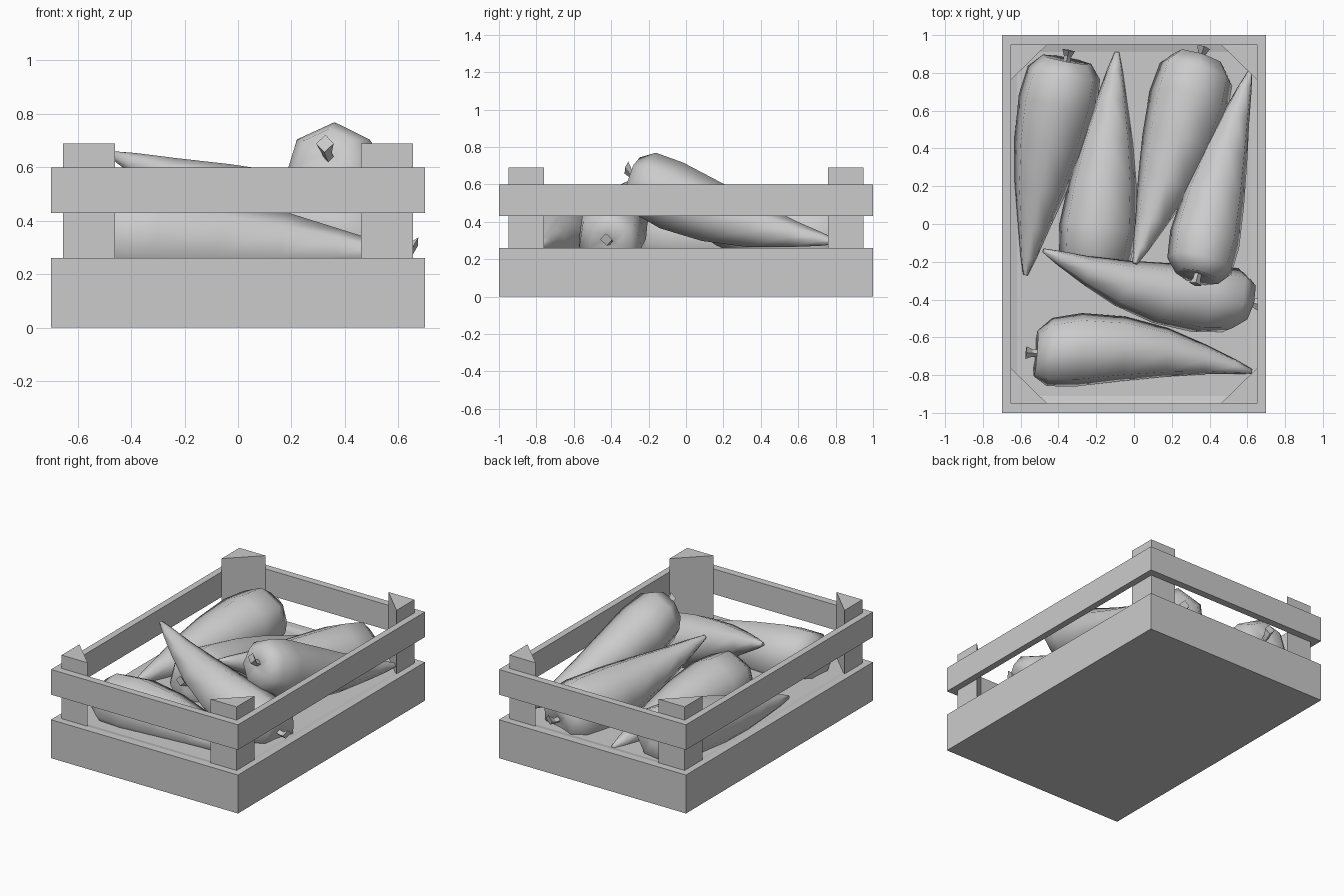
import bpy, bmesh, math
from mathutils import Vector

cube = bpy.data.objects.get("Cube")
if cube:
    bpy.data.objects.remove(cube, do_unlink=True)

grey = bpy.data.materials.new("plain grey")
grey.use_nodes = True
COLOUR = (0.6, 0.6, 0.6, 1)
grey.diffuse_color = COLOUR
for node in grey.node_tree.nodes:
    if node.type == 'BSDF_PRINCIPLED':
        node.inputs["Base Color"].default_value = COLOUR


def finish(bm, name, smooth=None):
    bmesh.ops.recalc_face_normals(bm, faces=bm.faces)
    mesh = bpy.data.meshes.new(name)
    bm.to_mesh(mesh)
    bm.free()
    mesh.materials.append(grey)
    obj = bpy.data.objects.new(name, mesh)
    bpy.context.collection.objects.link(obj)
    if smooth:
        bpy.ops.object.select_all(action='DESELECT')
        obj.select_set(True)
        bpy.context.view_layer.objects.active = obj
        bpy.ops.object.shade_smooth_by_angle(angle=math.radians(smooth))
    return obj


def loft(bm, rings, closed=False):
    """Skin a list of point rings; cap the ends unless closed into a loop."""
    loops = [[bm.verts.new(p) for p in ring] for ring in rings]
    pairs = list(zip(loops, loops[1:]))
    if closed:
        pairs.append((loops[-1], loops[0]))
    for a, b in pairs:
        for i in range(len(a)):
            j = (i + 1) % len(a)
            bm.faces.new((a[i], a[j], b[j], b[i]))
    if not closed:
        bm.faces.new(loops[0][::-1])
        bm.faces.new(loops[-1])


def rect(x, y, z):
    return [(-x, -y, z), (x, -y, z), (x, y, z), (-x, y, z)]


# Lower tray with a shallow sunken floor
bm = bmesh.new()
loft(bm, [rect(.7, 1, 0), rect(.7, 1, .26), rect(.655, .95, .26), rect(.62, .91, .25)])
finish(bm, "crate_tray")

# Upper rail running round the crate
bm = bmesh.new()
loft(bm, [rect(.7, 1, .43), rect(.7, 1, .60), rect(.655, .95, .60), rect(.655, .95, .43)],
     closed=True)
finish(bm, "crate_rail")

# Triangular corner posts
for sx, side in ((1, "left"), (-1, "right")):
    for sy, end in ((-1, "front"), (1, "back")):
        bm = bmesh.new()
        loft(bm, [[(sx * .655, sy * .95, z), (sx * .46, sy * .95, z), (sx * .655, sy * .76, z)]
                  for z in (.24, .69)])
        finish(bm, f"post_{end}_{side}")

# Root outline: position along the root, share of full radius
PROFILE = [(.01, .2), (0, .62), (.065, .93), (.2, 1), (.4, .88),
           (.6, .66), (.78, .4), (.92, .2), (1, .06)]
SIDES = 7


def ring(centre, side, up, radius, count, turn=0):
    angles = [turn + math.tau * i / count for i in range(count)]
    return [centre + (side * math.cos(a) + up * math.sin(a)) * radius for a in angles]


def carrot(name, base, tip, radius, bend=0, sag=0):
    base, tip = Vector(base), Vector(tip)
    axis = (tip - base).normalized()
    side = axis.cross(Vector((0, 0, 1))).normalized()
    up = side.cross(axis)

    # Tapered root, bent sideways and sagging in the middle
    bm = bmesh.new()
    rings = []
    for t, r in PROFILE:
        centre = base.lerp(tip, t) + (side * bend - up * sag) * math.sin(math.pi * t)
        rings.append(ring(centre, side, up, radius * r, SIDES, math.pi / 2))
    loft(bm, rings)
    finish(bm, name, 75)

    # Short crooked leaf stub that flares at the cut end
    bm = bmesh.new()
    stub = [(-.03, .01, .02), (.02, .02, .02), (.055, .045, .034)]
    loft(bm, [ring(base - axis * d + up * lift, side, up, r, 4) for d, lift, r in stub])
    finish(bm, name + "_stub")


carrot("carrot_back_right", (-.355, .87, .37), (-.575, -.27, .27), .215, .01, .015)
carrot("carrot_middle_right", (-.215, -.25, .335), (-.09, .91, .25), .21)
carrot("carrot_back_middle", (.35, .875, .29), (.005, -.21, .545), .22, -.02, .045)
carrot("carrot_top_left", (.335, -.28, .63), (.615, .81, .29), .193, -.02, .055)
carrot("carrot_crossing", (.6, -.41, .28), (-.48, -.14, .65), .19, -.072, .01)
carrot("carrot_front", (-.52, -.685, .34), (.625, -.78, .275), .2, -.065, 0)
